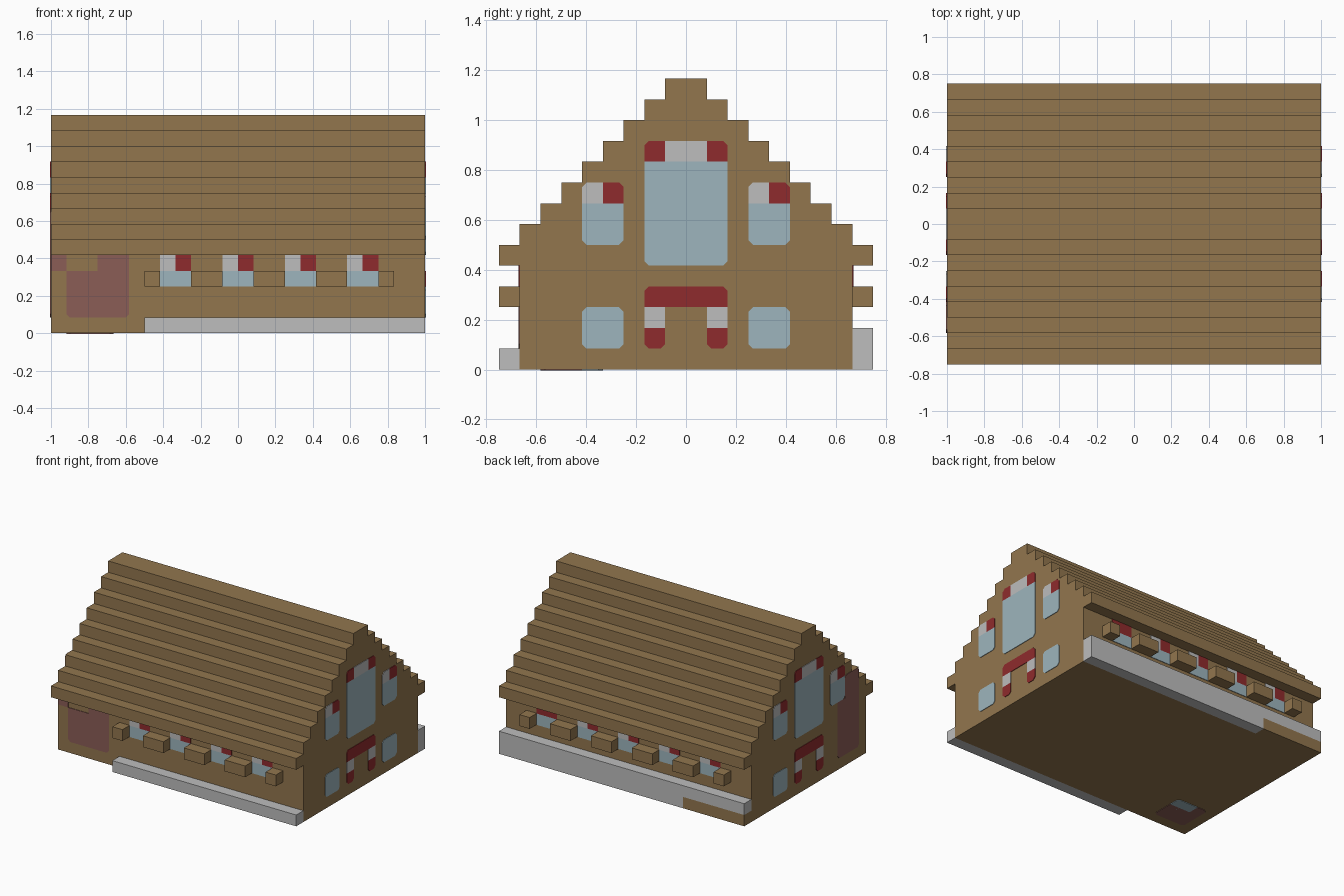
import bpy
import bmesh
from mathutils import Vector

if "Cube" in bpy.data.objects:
    bpy.data.objects.remove(bpy.data.objects["Cube"])

U = 1 / 12          # one building block
PLATE = 0.004       # thickness of painted plates


def material(name, r, g, b):
    m = bpy.data.materials.new(name)
    m.use_nodes = True
    m.diffuse_color = (r, g, b, 1)
    bsdf = next(n for n in m.node_tree.nodes if n.type == "BSDF_PRINCIPLED")
    bsdf.inputs["Base Color"].default_value = (r, g, b, 1)
    return m


WOOD = material("wood brown", 0.287, 0.181, 0.076)
GREY = material("pale grey", 0.51, 0.51, 0.51)
GLASS = material("glass blue", 0.34, 0.46, 0.51)
RED = material("curtain red", 0.275, 0.024, 0.026)
MAUVE = material("door mauve", 0.258, 0.109, 0.093)


def prism(name, mat, points, direction):
    """Extrude a flat outline along a direction."""
    bm = bmesh.new()
    face = bm.faces.new([bm.verts.new(p) for p in points])
    new = bmesh.ops.extrude_face_region(bm, geom=[face])["geom"]
    bmesh.ops.translate(bm, vec=direction,
                        verts=[v for v in new if isinstance(v, bmesh.types.BMVert)])
    bmesh.ops.recalc_face_normals(bm, faces=bm.faces)
    mesh = bpy.data.meshes.new(name)
    bm.to_mesh(mesh)
    bm.free()
    mesh.materials.append(mat)
    bpy.context.collection.objects.link(bpy.data.objects.new(name, mesh))


def box(name, mat, x0, x1, y0, y1, z0, z1):
    outline = [(x0, y0), (x1, y0), (x1, y1), (x0, y1)]
    prism(name, mat, [Vector((x, y, z0)) * U for x, y in outline],
          Vector((0, 0, z1 - z0)) * U)


# Walls: a point on the wall, its across direction, up direction and normal
X, Y, Z = Vector((1, 0, 0)), Vector((0, 1, 0)), Vector((0, 0, 1))
FRONT = (-8 * Y, X, Z, -Y)
BACK = (8 * Y, -X, Z, Y)
LEFT = (12 * X, Y, Z, X)
RIGHT = (-12 * X, -Y, Z, -X)
BASE = (0 * Z, X, Y, -Z)


def paint(name, wall, mat, a0, a1, b0, b1, cut=""):
    """Thin plate on a wall; cut lists the corners to clip (b/t, l/r)."""
    origin, across, up, normal = wall
    c = 0.22
    corners = [("bl", a0, b0, c, c), ("br", a1, b0, -c, c),
               ("tr", a1, b1, -c, -c), ("tl", a0, b1, c, -c)]
    pts = []
    for key, a, b, da, db in corners:
        if key in cut.split():
            pair = [(a, b + db), (a + da, b)]
            pts += pair if key in ("bl", "tr") else pair[::-1]
        else:
            pts.append((a, b))
    prism(name, mat, [(origin + across * a + up * b) * U for a, b in pts], normal * PLATE)


# House body with stepped roof
half = [(8, 0), (8, 5)]
for step in range(9):
    half += [(9 - step, 5 + step), (9 - step, 6 + step)]
# the second step returns to the wall line
profile = half + [(-y, z) for y, z in reversed(half)]
prism("house_body", WOOD, [Vector((-12, y, z)) * U for y, z in profile], X * 24 * U)

# Ledges along the ground
box("front_ledge", GREY, -6, 12, -9, -8, 0, 1)
box("back_ledge_upper", GREY, -12, 12, 8, 9, 1, 2)
box("back_ledge_lower", GREY, -6, 12, 8, 9, 0, 1)
box("back_ledge_wood", WOOD, -12, -6, 8, 9, 0, 1)

# Projecting blocks between the long-side windows
middle = [(x, x + 2) for x in (-3, 1, 5)]
for x0, x1 in [(-6, -5)] + middle + [(9, 10)]:
    box("front_block", WOOD, x0, x1, -9, -8, 3, 4)
for x0, x1 in [(-10, -9), (-7, -5)] + middle + [(9, 10)]:
    box("back_block", WOOD, x0, x1, 8, 9, 3, 4)

# Long-side windows
for side, wall, centres in (("front", FRONT, (-4, 0, 4, 8)),
                            ("back", BACK, (-8, -4, 0, 4, 8))):
    for c in centres:
        plain = side == "back" and c == -8
        paint(side + "_window_glass", wall, GLASS, c - 1, c + 1, 3, 4)
        paint(side + "_window_blind", wall, RED if plain else GREY, c - 1, c, 4, 5)
        paint(side + "_window_curtain", wall, RED, c, c + 1, 4, 5)

# Gable windows and trim, same on both ends
for side, wall in (("left", LEFT), ("right", RIGHT)):
    paint(side + "_big_glass", wall, GLASS, -2, 2, 5, 10, "bl br")
    paint(side + "_big_blind", wall, GREY, -1, 1, 10, 11)
    paint(side + "_big_curtain", wall, RED, -2, -1, 10, 11, "tl")
    paint(side + "_big_curtain", wall, RED, 1, 2, 10, 11, "tr")
    for c in (-4, 4):
        paint(side + "_upper_glass", wall, GLASS, c - 1, c + 1, 6, 8, "bl br")
        paint(side + "_upper_blind", wall, GREY, c - 1, c, 8, 9, "tl")
        paint(side + "_upper_curtain", wall, RED, c, c + 1, 8, 9, "tr")
        if side == "left" or c < 0:
            paint(side + "_lower_glass", wall, GLASS, c - 1, c + 1, 1, 3, "bl br tl tr")
    paint(side + "_red_band", wall, RED, -2, 2, 3, 4, "tl tr")
    for a in (-2, 1):
        paint(side + "_grey_post", wall, GREY, a, a + 1, 2, 3)
        paint(side + "_red_post", wall, RED, a, a + 1, 1, 2, "bl br")

# Mauve panels around the front corner
paint("front_panel", FRONT, MAUVE, -11, -7, 1, 4, "bl br")
paint("front_panel_top", FRONT, MAUVE, -9, -7, 4, 5)
paint("front_panel_corner", FRONT, MAUVE, -12, -11, 4, 5)
paint("right_panel", RIGHT, MAUVE, 4, 7, 1, 6, "bl br")
paint("right_panel_top", RIGHT, MAUVE, 5, 7, 6, 8, "tl tr")

# Patch under the floor
paint("floor_patch", BASE, MAUVE, -11, -9, -7, -6, "bl")
paint("floor_patch", BASE, MAUVE, -9, -8, -7, -5, "br")
paint("floor_patch", BASE, MAUVE, -11, -10, -6, -4, "tl")
paint("floor_patch", BASE, MAUVE, -10, -9, -6, -5)
paint("floor_glass", BASE, GLASS, -10, -8, -5, -4, "tr")
paint("floor_glass", BASE, GLASS, -9, -8, -5.4, -5)
